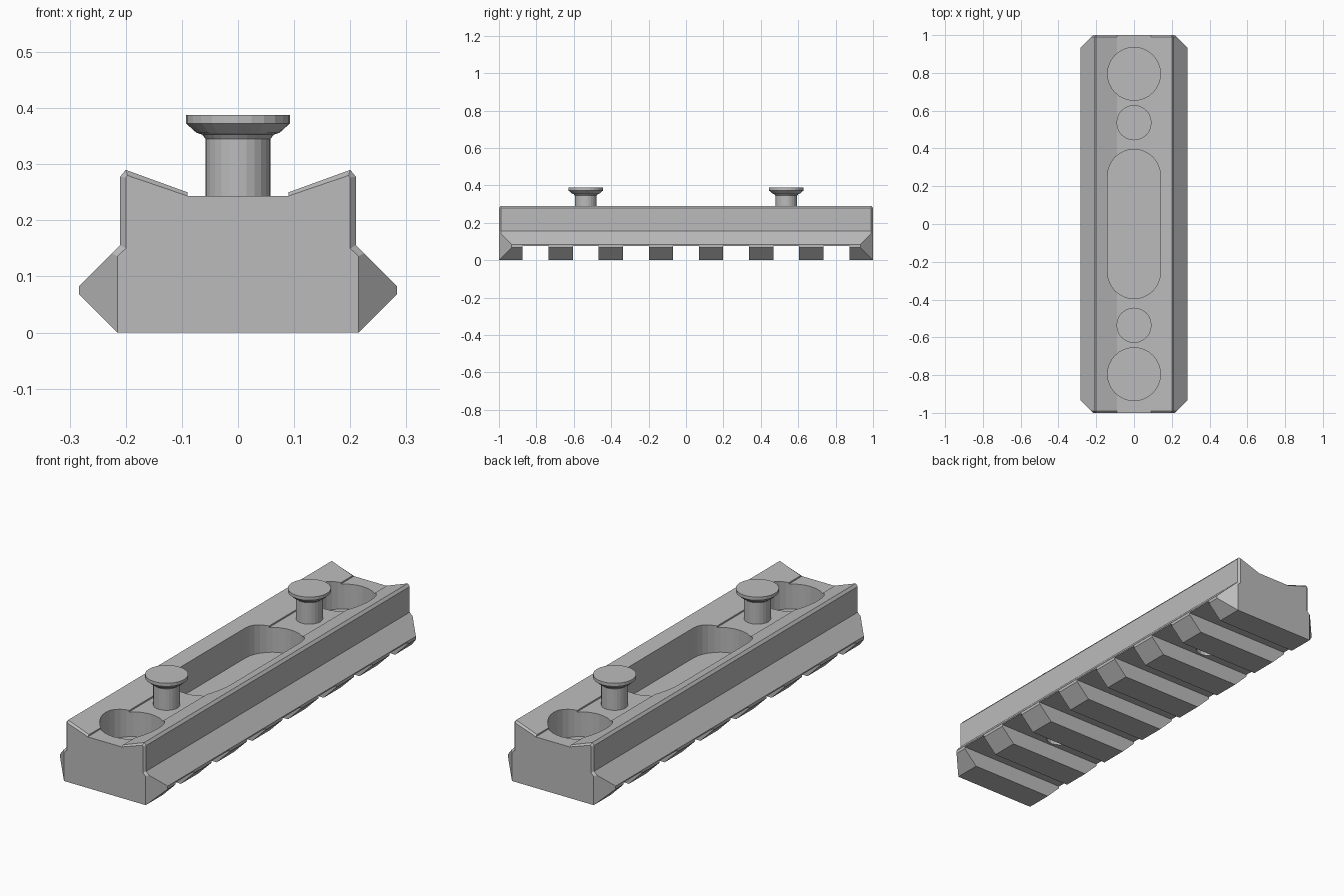
import bpy, bmesh, math
from mathutils import Vector

if "Cube" in bpy.data.objects:
    bpy.data.objects.remove(bpy.data.objects["Cube"], do_unlink=True)

grey = bpy.data.materials.new("metal grey")
grey.use_nodes = True
grey.diffuse_color = (0.5, 0.5, 0.5, 1)
grey.node_tree.nodes["Principled BSDF"].inputs["Base Color"].default_value = (0.5, 0.5, 0.5, 1)


def finish(bm, name):
    bmesh.ops.remove_doubles(bm, verts=bm.verts, dist=1e-5)
    bmesh.ops.recalc_face_normals(bm, faces=bm.faces)
    mesh = bpy.data.meshes.new(name)
    bm.to_mesh(mesh)
    bm.free()
    mesh.materials.append(grey)
    obj = bpy.data.objects.new(name, mesh)
    bpy.context.collection.objects.link(obj)
    return obj


def loft(bm, rings):
    loops = [[bm.verts.new(p) for p in ring] for ring in rings]
    n = len(loops[0])
    for a, b in zip(loops, loops[1:]):
        for i in range(n):
            j = (i + 1) % n
            bm.faces.new((a[i], a[j], b[j], b[i]))
    bm.faces.new(loops[0])
    bm.faces.new(loops[-1])


def section(half, y):
    pts = half + [(-x, z) for x, z in reversed(half)]
    return [(x, y, z) for x, z in pts]


def stadium(y, half_len, r, z, steps=16):
    """Outline of a round hole, stretched along y by half_len each way."""
    ring = []
    for side in (1, -1):
        for k in range(steps + 1):
            a = math.pi * k / steps
            ring.append((side * r * math.cos(a), y + side * (half_len + r * math.sin(a)), z))
    if half_len == 0:
        ring = ring[:steps] + ring[steps + 1:-1]
    return ring


def cut(target, bm, name):
    cutter = finish(bm, name)
    cutter.hide_render = True
    cutter.hide_viewport = True
    mod = target.modifiers.new(name, 'BOOLEAN')
    mod.operation = 'DIFFERENCE'
    mod.solver = 'EXACT'
    mod.object = cutter


# rail body: grooved top, angled side flanges, small end chamfers
full = [(.215, 0), (.283, .068), (.283, .083), (.21, .156),
        (.21, .278), (.2, .29), (.09, .25), (.09, .243)]
end = [(.215, 0), (.283, .068), (.283, .073), (.2, .15),
       (.2, .276), (.197, .28), (.09, .2435), (.09, .243)]
bm = bmesh.new()
loft(bm, [section(end, -1), section(full, -.99), section(full, .99), section(end, 1)])
bmesh.ops.remove_doubles(bm, verts=bm.verts, dist=1e-5)
# 45 degree corners on the flange ends
for sx in (-1, 1):
    for sy in (-1, 1):
        res = bmesh.ops.bisect_plane(
            bm, geom=bm.verts[:] + bm.edges[:] + bm.faces[:], clear_outer=True,
            plane_co=Vector((sx * .215, sy, 0)), plane_no=Vector((sx, sy, 0)))
        edges = [e for e in res["geom_cut"] if isinstance(e, bmesh.types.BMEdge)]
        bmesh.ops.holes_fill(bm, edges=[e for e in edges if e.is_boundary], sides=0)
rail = finish(bm, "rail_body")

# cross slots under the rail
bm = bmesh.new()
for i in range(-3, 4):
    y = i * .268
    box = [(-.4, -.1), (.4, -.1), (.4, .077), (-.4, .077)]
    loft(bm, [[(x, y + d, z) for x, z in box] for d in (-.069, .069)])
cut(rail, bm, "cross_slot_cutter")

# top pockets
bm = bmesh.new()
for y, half_len in ((-.795, 0), (0, .255), (.795, 0)):
    loft(bm, [stadium(y, half_len, .14, z) for z in (.125, .5)])
cut(rail, bm, "pocket_cutter")

# screw holes opening into the slots
bm = bmesh.new()
for y in (-.536, .536):
    loft(bm, [stadium(y, 0, .058, z, 8) for z in (.03, .14)])
cut(rail, bm, "screw_hole_cutter")

# flared screws standing on the top
profile = [(.058, .2), (.058, .345), (.064, .353), (.074, .356), (.093, .373), (.093, .388)]
for name, y in (("front_screw", -.536), ("back_screw", .536)):
    bm = bmesh.new()
    loft(bm, [stadium(y, 0, r, z, 12) for r, z in profile])
    finish(bm, name)
